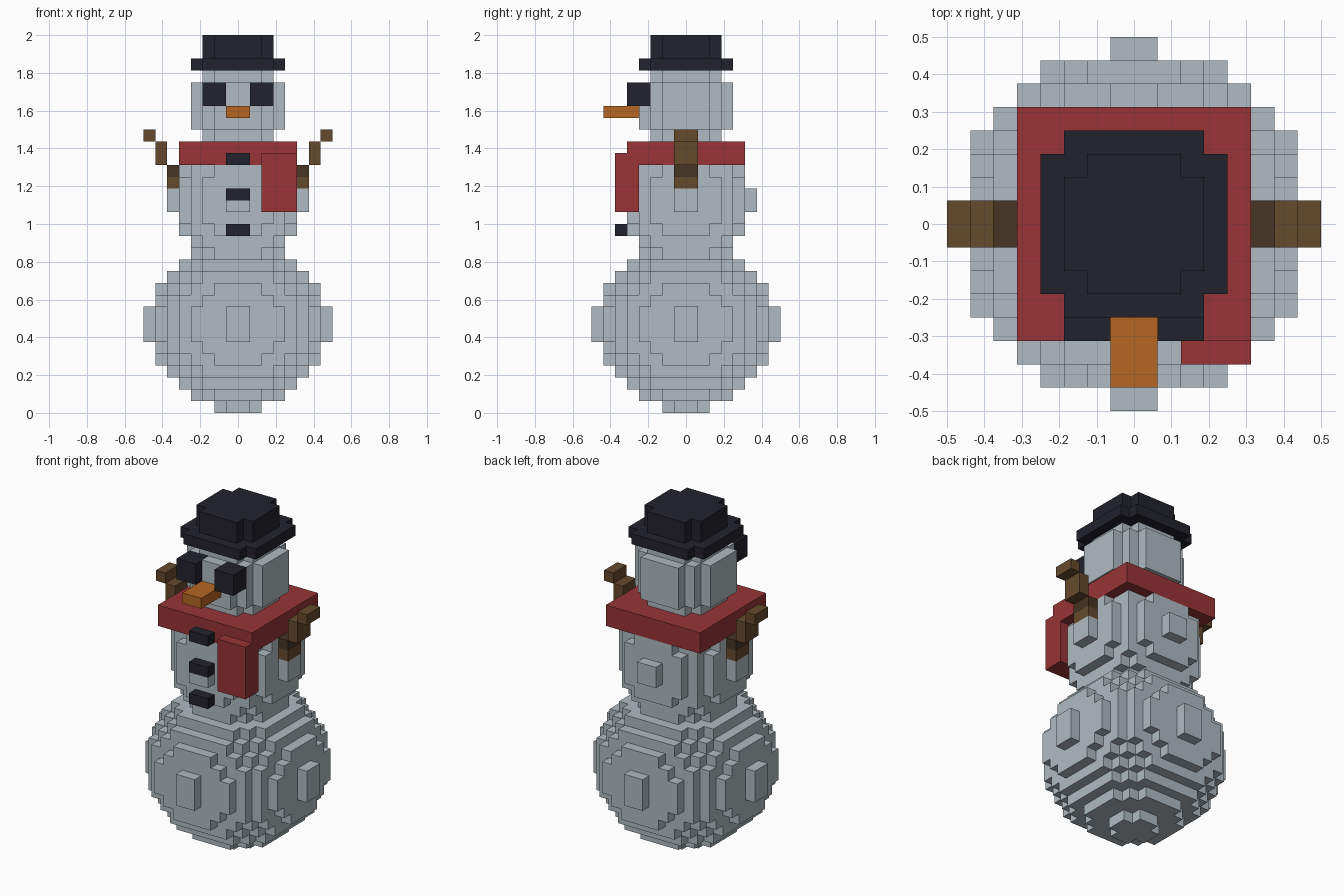
import bpy
import bmesh
from mathutils import Vector

CELL = 1 / 16  # edge length of one block

cube = bpy.data.objects.get("Cube")
if cube:
    bpy.data.objects.remove(cube, do_unlink=True)


def material(name, rgb):
    """Flat material from 0-255 screen colour."""
    linear = [((c / 255 + 0.055) / 1.055) ** 2.4 for c in rgb]
    mat = bpy.data.materials.new(name)
    mat.use_nodes = True
    mat.diffuse_color = (*linear, 1)
    mat.node_tree.nodes["Principled BSDF"].inputs["Base Color"].default_value = (*linear, 1)
    return mat


snow = material("snow", (176, 187, 194))
black = material("coal black", (34, 34, 44))
red = material("scarf red", (152, 52, 54))
orange = material("carrot orange", (182, 102, 34))
brown = material("twig brown", (102, 74, 44))
dark_brown = material("bark dark brown", (70, 53, 35))


# Block sets, in whole cells
def ball(mid, rx2, rz2):
    """Ellipsoid of blocks around height mid; rx2, rz2 are squared radii."""
    span = range(-8, 8)
    return {(x, y, z) for x in span for y in span for z in range(32)
            if ((x + .5) ** 2 + (y + .5) ** 2) / rx2 + (z + .5 - mid) ** 2 / rz2 <= 1}


def disc(r2, z0, z1):
    span = range(-8, 8)
    return {(x, y, z) for x in span for y in span for z in range(z0, z1)
            if (x + .5) ** 2 + (y + .5) ** 2 <= r2}


def box(xs, ys, zs):
    return {(x, y, z) for x in range(*xs) for y in range(*ys) for z in range(*zs)}


def mirror(cells):
    return {(-x - 1, y, z) for x, y, z in cells}


parts = []


def add(name, mat, cells):
    """Register a part; it replaces any blocks it shares with earlier parts."""
    for _, _, other in parts:
        other -= cells
    parts.append((name, mat, set(cells)))


# Snow balls
add("lower_body", snow, ball(7.5, 58, 52))
add("upper_body", snow, ball(18, 31.5, 31.5))
add("head", snow, ball(26, 17, 17))

# Hat
add("hat_brim", black, disc(20, 29, 30))
add("hat_crown", black, disc(10, 30, 32))

# Scarf
add("scarf_wrap", red, box((-5, 5), (-5, 5), (21, 23)))
add("scarf_tail", red, box((2, 5), (-6, -4), (17, 22)))
add("head_base", snow, disc(10, 22, 24))

# Face
eye = box((1, 3), (-5, -3), (26, 28))
add("left_eye", black, eye)
add("right_eye", black, mirror(eye))
add("nose", orange, box((-1, 1), (-7, -4), (25, 26)))

# Buttons
for label, z in (("lower", 15), ("middle", 18), ("upper", 21)):
    add(label + "_button", black, box((-1, 1), (-6, -5), (z, z + 1)))

# Arms, stepping up and out, with a dark knot near the body
width = (-1, 1)
arm = (box((5, 6), width, (19, 20)) | box((6, 7), width, (21, 23))
       | box((7, 8), width, (23, 24)))
knot = box((5, 6), width, (20, 21))
for side, flip in (("left", set), ("right", mirror)):
    add(side + "_arm", brown, flip(arm))
    add(side + "_arm_knot", dark_brown, flip(knot))


# Turn every block set into a mesh of its exposed faces
filled = set().union(*(cells for _, _, cells in parts))
axes = [Vector(v) for v in ((1, 0, 0), (0, 1, 0), (0, 0, 1))]

for name, mat, cells in parts:
    bm = bmesh.new()
    for cell in sorted(cells):
        centre = Vector(cell) + Vector((.5, .5, .5))
        for i in range(3):
            for sign in (-1, 1):
                normal = axes[i] * sign
                neighbour = tuple(int(c) for c in Vector(cell) + normal)
                if neighbour in filled:
                    continue
                u = axes[(i + 1) % 3] / 2
                v = axes[(i + 2) % 3] / 2 * sign
                mid = centre + normal / 2
                corners = (mid - u - v, mid + u - v, mid + u + v, mid - u + v)
                bm.faces.new([bm.verts.new(c * CELL) for c in corners])
    bmesh.ops.remove_doubles(bm, verts=bm.verts, dist=CELL / 100)
    mesh = bpy.data.meshes.new(name)
    bm.to_mesh(mesh)
    bm.free()
    mesh.materials.append(mat)
    bpy.context.collection.objects.link(bpy.data.objects.new(name, mesh))
